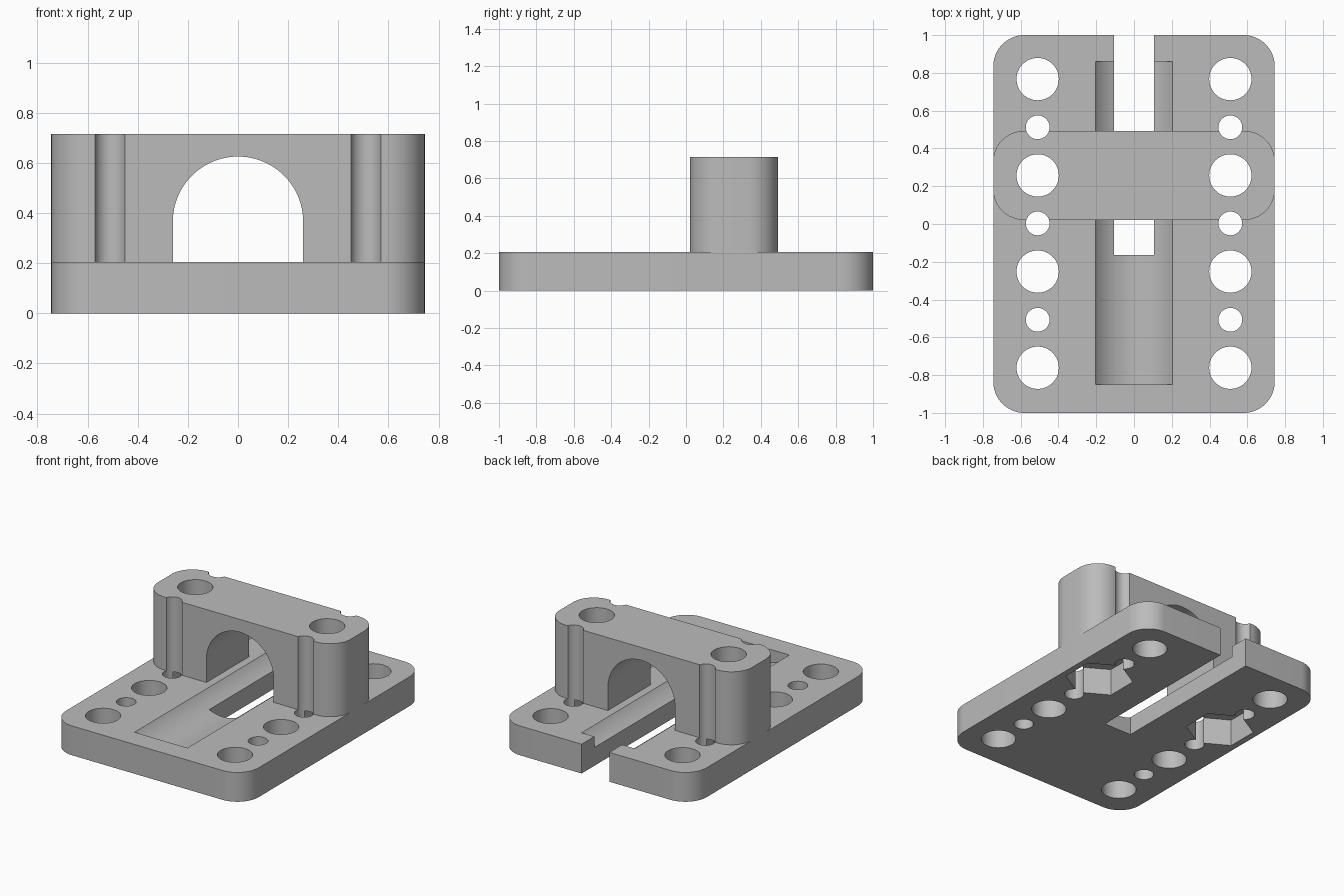
import bpy
import bmesh
from math import pi, cos, sin
from mathutils import Matrix, Vector

if "Cube" in bpy.data.objects:
    bpy.data.objects.remove(bpy.data.objects["Cube"], do_unlink=True)

GREY = (0.5, 0.5, 0.5, 1)
mat = bpy.data.materials.new("plain grey")
mat.use_nodes = True
mat.diffuse_color = GREY
mat.node_tree.nodes["Principled BSDF"].inputs["Base Color"].default_value = GREY

PLATE_TOP, BLOCK_TOP = 0.205, 0.715
HALF_W, BLOCK_Y = 0.745, 0.257
BORE_R, BORE_Z = 0.26, 0.365
HOLE_X = 0.51


def arc(cx, cy, r, start, end, n):
    return [(cx + r * cos(start + (end - start) * i / n),
             cy + r * sin(start + (end - start) * i / n)) for i in range(n + 1)]


def rounded(hx, hy, r, cy=0):
    pts = []
    for k, (sx, sy) in enumerate([(1, 1), (-1, 1), (-1, -1), (1, -1)]):
        pts += arc(sx * (hx - r), cy + sy * (hy - r), r, k * pi / 2, (k + 1) * pi / 2, 16)
    return pts


def circle(cx, cy, r, n=48, turn=0):
    return arc(cx, cy, r, turn, turn + 2 * pi, n)[:-1]


def prism(name, outline, low, high, along_y=False):
    """Extrude an outline along z, or an x-z outline along y."""
    bm = bmesh.new()
    face = bm.faces.new([bm.verts.new((x, y, low)) for x, y in outline])
    moved = bmesh.ops.extrude_face_region(bm, geom=[face])["geom"]
    bmesh.ops.translate(bm, vec=Vector((0, 0, high - low)),
                        verts=[v for v in moved if isinstance(v, bmesh.types.BMVert)])
    if along_y:
        swap = Matrix(((1, 0, 0, 0), (0, 0, 1, 0), (0, 1, 0, 0), (0, 0, 0, 1)))
        bmesh.ops.transform(bm, matrix=swap, verts=bm.verts)
    bmesh.ops.recalc_face_normals(bm, faces=bm.faces)
    mesh = bpy.data.meshes.new(name)
    bm.to_mesh(mesh)
    bm.free()
    mesh.materials.append(mat)
    obj = bpy.data.objects.new(name, mesh)
    bpy.context.collection.objects.link(obj)
    return obj


def cut(target, *shape, **options):
    cutter = prism("cutter", *shape, **options)
    cutter.hide_render = True
    mod = target.modifiers.new("cut", "BOOLEAN")
    mod.operation, mod.solver, mod.object = "DIFFERENCE", "EXACT", cutter
    bpy.context.view_layer.objects.active = target
    bpy.ops.object.modifier_apply(modifier=mod.name)
    bpy.data.objects.remove(cutter, do_unlink=True)


# Base plate and upright clamp block
plate = prism("base_plate", rounded(HALF_W, 1, 0.165), 0, PLATE_TOP)
block = prism("clamp_block", rounded(HALF_W, 0.235, 0.16, BLOCK_Y), PLATE_TOP, BLOCK_TOP)

# Shallow round trough and the open slot in the plate
cut(plate, circle(0, BORE_Z, BORE_R, 96), -0.85, 0.86, along_y=True)
cut(plate, [(-0.107, -0.165), (0.107, -0.165), (0.107, 1.1), (-0.107, 1.1)], -0.1, 0.5)

# Arched passage through the block
arch = arc(0, BORE_Z, BORE_R, 0, pi, 48) + [(-BORE_R, 0.1), (BORE_R, 0.1)]
cut(block, arch, -0.2, 0.8, along_y=True)

for side in (-1, 1):
    x = side * HOLE_X
    # Nut pockets below the block
    cut(plate, circle(x, BLOCK_Y, 0.22, 6, pi / 2), -0.1, 0.19)
    # Large bolt holes
    for y in (0.767, BLOCK_Y, -0.252, -0.761):
        cut(plate, circle(x, y, 0.112), -0.1, 0.5)
    cut(block, circle(x, BLOCK_Y, 0.112), 0.1, 0.9)
    # Small holes, two of which groove the block
    for y in (0.512, 0.003, -0.507):
        cut(plate, circle(x, y, 0.063, 32), -0.1, 0.5)
        if y > 0:
            cut(block, circle(x, y, 0.063, 32), 0.1, 0.9)

# Smooth the round walls, keep the edges crisp
for obj in (plate, block):
    bpy.ops.object.select_all(action="DESELECT")
    obj.select_set(True)
    bpy.context.view_layer.objects.active = obj
    bpy.ops.object.shade_smooth_by_angle(angle=pi / 6)
